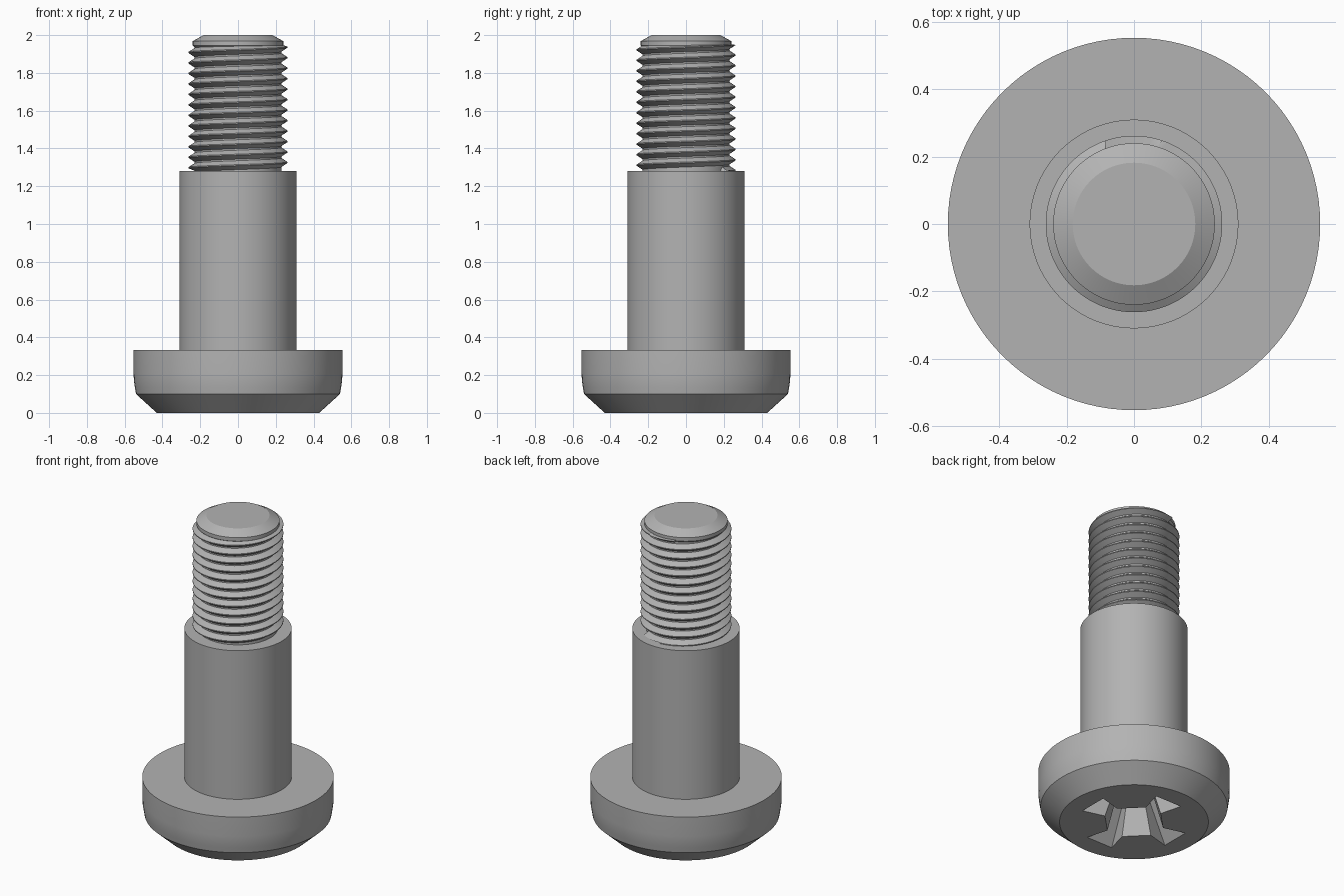
import bpy, bmesh, math

default = bpy.data.objects.get("Cube")
if default:
    bpy.data.objects.remove(default, do_unlink=True)

steel = bpy.data.materials.new("steel grey")
steel.use_nodes = True
GREY = (0.45, 0.45, 0.45, 1)
steel.diffuse_color = GREY
steel.node_tree.nodes["Principled BSDF"].inputs["Base Color"].default_value = GREY

SEG = 96


def finish(name, bm):
    """Turn a bmesh into a named steel object."""
    bmesh.ops.recalc_face_normals(bm, faces=bm.faces)
    mesh = bpy.data.meshes.new(name)
    bm.to_mesh(mesh)
    bm.free()
    obj = bpy.data.objects.new(name, mesh)
    bpy.context.collection.objects.link(obj)
    mesh.materials.append(steel)
    return obj


def activate(obj):
    bpy.ops.object.select_all(action="DESELECT")
    obj.select_set(True)
    bpy.context.view_layer.objects.active = obj


def smooth(obj):
    activate(obj)
    bpy.ops.object.shade_smooth_by_angle(angle=math.radians(28))


def loft(name, rings):
    """Skin closed rings of points and cap both ends."""
    bm = bmesh.new()
    rows = [[bm.verts.new(p) for p in ring] for ring in rings]
    n = len(rows[0])
    for low, high in zip(rows, rows[1:]):
        for i in range(n):
            j = (i + 1) % n
            bm.faces.new((low[i], low[j], high[j], high[i]))
    bm.faces.new(rows[0][::-1])
    bm.faces.new(rows[-1])
    return finish(name, bm)


def lathe(name, profile):
    angles = [math.tau * i / SEG for i in range(SEG)]
    return loft(name, [[(r * math.cos(a), r * math.sin(a), z) for a in angles]
                       for r, z in profile])


def cross_ring(z, tip, tip_half, root, root_half):
    """Outline of a cross with four flared arms along the axes."""
    arm = [(root, -root_half), (tip, -tip_half), (tip, tip_half), (root, root_half)]
    ring = []
    for k in range(4):
        c, s = math.cos(k * math.pi / 2), math.sin(k * math.pi / 2)
        ring += [(x * c - y * s, x * s + y * c, z) for x, y in arm]
    return ring


# Head: chamfered underside, softly curved wall
head = lathe("head", [(0.43, 0), (0.54, 0.1), (0.546, 0.135), (0.551, 0.17),
                      (0.553, 0.21), (0.553, 0.333)])

# Driver recess cut into the head
cutter = loft("recess_cutter", [cross_ring(-0.01, 0.317, 0.094, 0.176, 0.056),
                                cross_ring(0.24, 0.15, 0.05, 0.1, 0.035)])
cutter.hide_render = True
cut = head.modifiers.new("recess", "BOOLEAN")
cut.operation = "DIFFERENCE"
cut.solver = "EXACT"
cut.object = cutter
activate(head)
bpy.ops.object.modifier_apply(modifier=cut.name)
bpy.data.objects.remove(cutter, do_unlink=True)

# Plain shoulder and threaded core with chamfered tip
shoulder = lathe("shoulder", [(0.31, 0.32), (0.31, 1.28)])
core = lathe("thread_core", [(0.23, 1.27), (0.23, 1.935), (0.24, 1.945),
                             (0.24, 1.968), (0.182, 2.0)])

# Helical thread: each column repeats the tooth, rising one pitch per turn
PITCH, LOW, HIGH = 0.0555, 1.281, 1.95
ROOT, CREST = 0.228, 0.262
TOOTH = [(0, ROOT), (0.1, ROOT), (0.5, CREST), (0.6, CREST)]
turns = int((HIGH - LOW) / PITCH) + 4
start = 1.936 - 0.55 * PITCH - (turns - 2) * PITCH


def thread_point(j, i):
    step, r = TOOTH[i % 4]
    z = start + PITCH * (i // 4 + step + j / SEG)
    if z <= LOW or z >= HIGH:
        z, r = min(max(z, LOW), HIGH), ROOT
    a = math.tau * j / SEG
    return r * math.cos(a), r * math.sin(a), z


bm = bmesh.new()
count = turns * 4
columns = [[bm.verts.new(thread_point(j, i)) for i in range(count)]
           for j in range(SEG + 1)]
for left, right in zip(columns, columns[1:]):
    for i in range(count - 1):
        bm.faces.new((left[i], right[i], right[i + 1], left[i + 1]))
bmesh.ops.remove_doubles(bm, verts=bm.verts, dist=0.00005)
thread = finish("thread", bm)

for part in (head, shoulder, core, thread):
    smooth(part)
